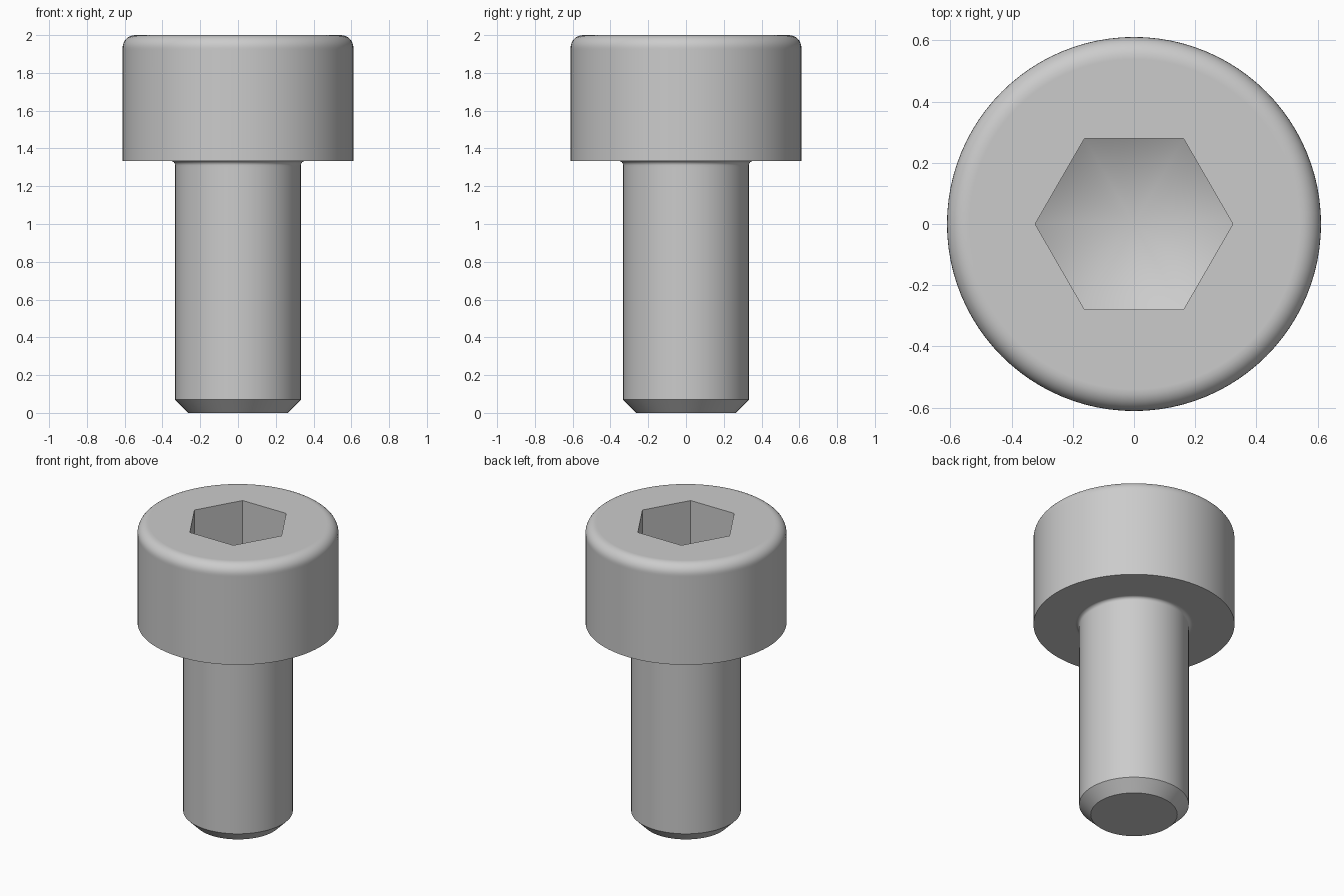
import bpy
import bmesh
from math import cos, sin, pi, radians

cube = bpy.data.objects.get("Cube")
if cube:
    bpy.data.objects.remove(cube, do_unlink=True)

SEG = 96
SHAFT_R, HEAD_R, HEX_R = 0.333, 0.611, 0.323
HEAD_Z, TOP_Z = 1.333, 2.0
ROUND, FILLET = 0.067, 0.022
SOCKET_Z = TOP_Z - 0.33
CONE_SLOPE = 0.577

steel = bpy.data.materials.new("grey_steel")
steel.use_nodes = True
steel.diffuse_color = (0.6, 0.6, 0.6, 1)
steel.node_tree.nodes["Principled BSDF"].inputs["Base Color"].default_value = steel.diffuse_color


def arc(cx, cz, r, start, end, steps=8):
    angles = [radians(start + (end - start) * i / steps) for i in range(steps + 1)]
    return [(cx + r * cos(a), cz + r * sin(a)) for a in angles]


def hex_radius(a):
    """Distance from the axis to a hexagon with corners on the x axis."""
    return HEX_R * cos(pi / 6) / cos(a % (pi / 3) - pi / 6)


bm = bmesh.new()


def add_ring(radius, height):
    ring = []
    for i in range(SEG):
        a = 2 * pi * i / SEG
        r = radius(a)
        ring.append(bm.verts.new((r * cos(a), r * sin(a), height(r))))
    return ring


# Outer profile: chamfered tip, shaft, fillet under the head, rounded head
profile = [(SHAFT_R - 0.07, 0), (SHAFT_R, 0.07), (SHAFT_R, HEAD_Z - FILLET - 0.01)]
profile += arc(SHAFT_R + FILLET, HEAD_Z - FILLET, FILLET, 180, 90)
profile += [(SHAFT_R + FILLET + 0.01, HEAD_Z), (HEAD_R, HEAD_Z), (HEAD_R, TOP_Z - ROUND - 0.01)]
profile += arc(HEAD_R - ROUND, TOP_Z - ROUND, ROUND, 0, 90)
profile += [(HEAD_R - ROUND - 0.005, TOP_Z)]
rings = [add_ring(lambda a, r=r: r, lambda _, z=z: z) for r, z in profile]

# Hexagonal socket: rim, then the line where its walls meet the conical floor
rings.append(add_ring(hex_radius, lambda r: TOP_Z))
rings.append(add_ring(hex_radius, lambda r: SOCKET_Z - CONE_SLOPE * (HEX_R - r)))

for low, high in zip(rings, rings[1:]):
    for i in range(SEG):
        j = (i + 1) % SEG
        bm.faces.new((low[i], low[j], high[j], high[i]))

# Flat tip and conical socket floor
bm.faces.new(list(reversed(rings[0])))
apex = bm.verts.new((0, 0, SOCKET_Z - CONE_SLOPE * HEX_R))
for i in range(SEG):
    bm.faces.new((rings[-1][i], rings[-1][(i + 1) % SEG], apex))
bmesh.ops.recalc_face_normals(bm, faces=bm.faces)

mesh = bpy.data.meshes.new("socket_head_screw")
bm.to_mesh(mesh)
bm.free()
mesh.materials.append(steel)
screw = bpy.data.objects.new("socket_head_screw", mesh)
bpy.context.collection.objects.link(screw)

bpy.ops.object.select_all(action="DESELECT")
screw.select_set(True)
bpy.context.view_layer.objects.active = screw
bpy.ops.object.shade_smooth_by_angle(angle=radians(30))
